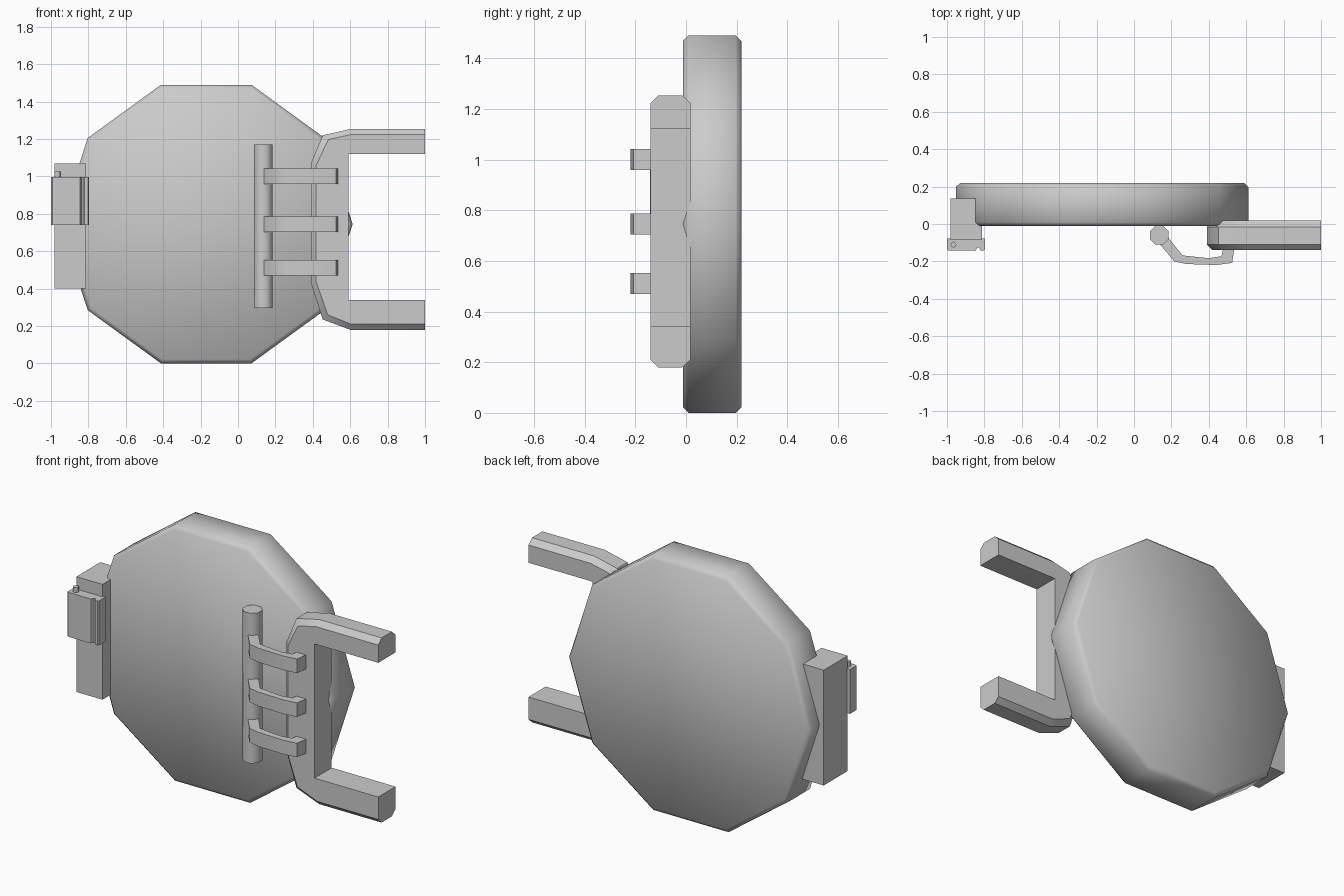
import bpy, bmesh, math
from mathutils import Vector

if "Cube" in bpy.data.objects:
    bpy.data.objects.remove(bpy.data.objects["Cube"])


def loft(name, rings, smooth=None):
    """Join equal-length rings of 3D points and cap both ends."""
    bm = bmesh.new()
    loops = [[bm.verts.new(p) for p in r] for r in rings]
    n = len(loops[0])
    for a, b in zip(loops, loops[1:]):
        for i in range(n):
            j = (i + 1) % n
            bm.faces.new((a[i], a[j], b[j], b[i]))
    bm.faces.new(loops[0])
    bm.faces.new(loops[-1])
    bmesh.ops.recalc_face_normals(bm, faces=bm.faces)
    me = bpy.data.meshes.new(name)
    bm.to_mesh(me)
    bm.free()
    ob = bpy.data.objects.new(name, me)
    bpy.context.collection.objects.link(ob)
    if smooth:
        bpy.ops.object.select_all(action='DESELECT')
        bpy.context.view_layer.objects.active = ob
        ob.select_set(True)
        bpy.ops.object.shade_smooth_by_angle(angle=math.radians(smooth))
    return ob


def circle(cx, cy, r, n, phase=0.0):
    return [(cx + r * math.cos(phase + math.tau * i / n),
             cy + r * math.sin(phase + math.tau * i / n)) for i in range(n)]


def along_y(profile, y):
    return [(x, y, z) for x, z in profile]


def along_z(profile, z):
    return [(x, y, z) for x, y in profile]


def upright(name, profile, z0, z1, smooth=None):
    return loft(name, [along_z(profile, z0), along_z(profile, z1)], smooth)


def rect(x0, x1, y0, y1):
    return [(x0, y0), (x1, y0), (x1, y1), (x0, y1)]


# ten-sided door with chamfered rims
outer, inner = circle(-0.17, 0.745, 0.783, 10), circle(-0.17, 0.745, 0.76, 10)
loft("door_disc", [along_y(inner, -0.012), along_y(outer, 0.01),
                   along_y(outer, 0.197), along_y(inner, 0.219)], 50)

# C-shaped hinge bracket, chamfered on its outer side
opening = [(1.0, 0.34), (0.59, 0.34), (0.59, 1.12), (1.0, 1.12)]
rim = [(1.0, 1.253), (0.60, 1.253), (0.453, 1.22), (0.39, 1.07),
       (0.39, 0.43), (0.453, 0.235), (0.60, 0.18), (1.0, 0.18)]
rim_in = [(1.0, 1.223), (0.60, 1.223), (0.483, 1.197), (0.418, 1.06),
          (0.418, 0.435), (0.48, 0.26), (0.605, 0.21), (1.0, 0.21)]
loft("hinge_bracket", [along_y(opening + rim_in, -0.14), along_y(opening + rim, -0.11),
                       along_y(opening + rim, -0.015), along_y(opening + rim_in, 0.018)], 40)

# hinge rod
upright("hinge_rod", circle(0.135, -0.06, 0.054, 8, math.pi / 8), 0.297, 1.17, 50)

# three bent straps joining rod and bracket
strap = [(0.14, -0.11), (0.215, -0.20), (0.28, -0.214), (0.44, -0.219),
         (0.525, -0.208), (0.537, -0.125), (0.478, -0.125), (0.468, -0.172),
         (0.40, -0.183), (0.26, -0.168), (0.185, -0.075)]
for i, z in enumerate((0.511, 0.745, 1.0)):
    upright(f"hinge_strap_{i + 1}", strap, z - 0.041, z + 0.041, 40)

# latch post on the opposite edge
upright("latch_post", rect(-0.98, -0.812, -0.085, 0.135), 0.40, 1.07)

# latch plate with a groove down its front
plate = [(-1.0, -0.078), (-1.0, -0.136), (-0.993, -0.143), (-0.846, -0.143),
         (-0.838, -0.126), (-0.828, -0.126), (-0.82, -0.143),
         (-0.803, -0.143), (-0.797, -0.136), (-0.797, -0.078)]
upright("latch_plate", plate, 0.74, 0.998)

# latch pin
upright("latch_pin", circle(-0.965, -0.11, 0.016, 8), 0.95, 1.026, 50)
